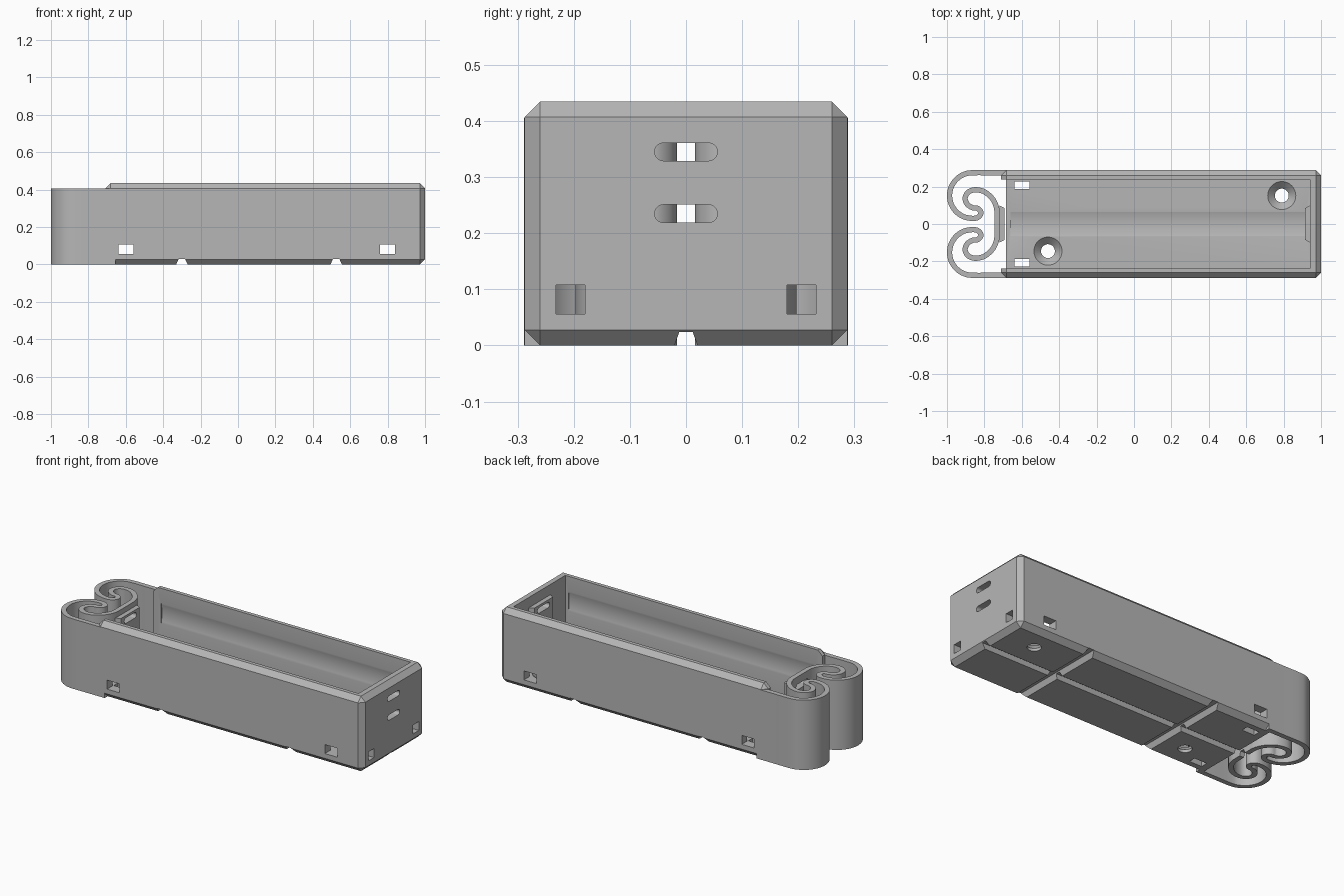
import bpy
import bmesh
from math import cos, sin, pi, radians
from mathutils import Vector

if "Cube" in bpy.data.objects:
    bpy.data.objects.remove(bpy.data.objects["Cube"])

grey = bpy.data.materials.new("mid grey plastic")
grey.use_nodes = True
COLOUR = (0.47, 0.47, 0.47, 1)
grey.diffuse_color = COLOUR
grey.node_tree.nodes["Principled BSDF"].inputs["Base Color"].default_value = COLOUR

# Main sizes
HALF_W, INNER_W = 0.288, 0.238
TOP, FLOOR, AXIS_Z = 0.435, 0.054, 0.29
CHAMFER, SPRING_TOP = 0.028, 0.405
BODY_X, FLOOR_X, CAVITY_X = -0.71, -0.685, 0.942
PLATE_X, STRIP = -0.733, 0.028


def finish(name, bm):
    bmesh.ops.recalc_face_normals(bm, faces=bm.faces)
    mesh = bpy.data.meshes.new(name)
    bm.to_mesh(mesh)
    bm.free()
    mesh.materials.append(grey)
    ob = bpy.data.objects.new(name, mesh)
    bpy.context.collection.objects.link(ob)
    return ob


def prism(name, outline, axis, lo, hi):
    """Extrude a 2D outline along an axis from lo to hi."""
    place = {"x": lambda u, v, d: (d, u, v),
             "y": lambda u, v, d: (u, d, v),
             "z": lambda u, v, d: (u, v, d)}[axis]
    bm = bmesh.new()
    rings = [[bm.verts.new(place(u, v, d)) for u, v in outline] for d in (lo, hi)]
    for ring in rings:
        bm.faces.new(ring)
    n = len(outline)
    for i in range(n):
        j = (i + 1) % n
        bm.faces.new((rings[0][i], rings[0][j], rings[1][j], rings[1][i]))
    return finish(name, bm)


def rect(u0, u1, v0, v1):
    return [(u0, v0), (u1, v0), (u1, v1), (u0, v1)]


def box(name, x, y, z, bevel=0):
    ob = prism(name, rect(*x, *y), "z", *z)
    if bevel:
        bm = bmesh.new()
        bm.from_mesh(ob.data)
        bmesh.ops.bevel(bm, geom=bm.edges[:], offset=bevel, segments=1, affect="EDGES")
        bm.to_mesh(ob.data)
        bm.free()
    return ob


def circle(u, v, r, n=64):
    return [(u + r * cos(2 * pi * i / n), v + r * sin(2 * pi * i / n)) for i in range(n)]


def cut(target, *cutters):
    """Subtract each cutter from the target and delete it."""
    for cutter in cutters:
        cutter.hide_render = True
        mod = target.modifiers.new("cut", "BOOLEAN")
        mod.operation, mod.solver, mod.object = "DIFFERENCE", "EXACT", cutter
        bpy.context.view_layer.objects.active = target
        bpy.ops.object.modifier_apply(modifier=mod.name)
        bpy.data.objects.remove(cutter)


def slot(z):
    """Rounded wire slot running along the whole holder."""
    r, reach = 0.016, 0.04
    ends = [(s * reach + r * cos(a), z + r * sin(a))
            for s, start in ((1, -pi / 2), (-1, pi / 2))
            for a in [start + pi * i / 10 for i in range(11)]]
    return prism("slot_cutter", ends, "x", -0.78, 1.1)


def long_groove():
    return prism("groove_cutter", [(-.024, -.01), (.024, -.01), (.012, .024), (-.012, .024)],
                 "x", -0.78, 1.1)


def smooth(ob):
    bpy.ops.object.select_all(action="DESELECT")
    ob.select_set(True)
    bpy.context.view_layer.objects.active = ob
    bpy.ops.object.shade_smooth_by_angle(angle=radians(25))


# Tray: chamfered block with an open cavity and a shallow round cradle
tray = box("tray", (BODY_X, 1), (-HALF_W, HALF_W), (0, TOP), CHAMFER)
cut(tray,
    box("cavity_cutter", (FLOOR_X - .001, CAVITY_X), (-INNER_W, INNER_W), (FLOOR, 1)),
    box("end_cutter", (-1, FLOOR_X), (-INNER_W, INNER_W), (-1, 1)),
    prism("cradle_cutter", circle(0, AXIS_Z, 0.245, 96), "x", FLOOR_X + .025, CAVITY_X - .02))

# Countersunk screw holes
for x, y in ((0.79, 0.152), (-0.46, -0.145)):
    bm = bmesh.new()
    bmesh.ops.create_cone(bm, cap_ends=True, segments=48, radius1=0.035, radius2=0.085, depth=0.05)
    bmesh.ops.translate(bm, verts=bm.verts, vec=(x, y, 0.039))
    cut(tray, finish("countersink_cutter", bm),
        prism("screw_cutter", circle(x, y, 0.037, 48), "z", -0.1, 0.1))

# Wire holes through side walls, end wall and floor
for x in (-0.6, 0.8):
    cut(tray, box("side_hole_cutter", (x - .04, x + .04), (-.4, .4), (.056, .108)))
for s in (-1, 1):
    y = sorted((s * .18, s * .232))
    cut(tray, box("end_hole_cutter", (0.9, 1.1), y, (.056, .108)))
    cut(tray, box("floor_hole_cutter", (-.64, -.56), sorted((s * .188, s * .228)), (-.1, .1)))

# Grooves under the floor
for x in (-0.3, 0.525):
    cut(tray, prism("cross_groove_cutter",
                    [(x - .035, -.01), (x + .035, -.01), (x + .017, .03), (x - .017, .03)],
                    "y", -.4, .4))
cut(tray, long_groove())

# Engraved polarity marks in the floor
minus = rect(-.17, -.145, .09, .205)
cell = [(0, .092), (.33, .092), (.33, .12), (.365, .12), (.365, .173),
        (.33, .173), (.33, .2), (0, .2)]
px, py, a, b = 0.5, 0.147, 0.013, 0.06
plus = [(px + u, py + v) for u, v in
        ((a, a), (a, b), (-a, b), (-a, a), (-b, a), (-b, -a),
         (-a, -a), (-a, -b), (a, -b), (a, -a), (b, -a), (b, a))]
for mark in (minus, cell, plus):
    cut(tray, prism("mark_cutter", mark, "z", FLOOR - .008, .1))

# Spring: one mirrored, S-curved strip joining both side walls through the plate
half = [Vector((-.655, HALF_W - STRIP / 2)), Vector((-.75, HALF_W - STRIP / 2))]
half += [Vector((-.864 + .122 * cos(t), .152 + .122 * sin(t)))
         for t in [pi / 2 + pi * i / 8 for i in range(9)]]
half += [Vector(p) for p in
         ((-.834, .036), (-.818, .06), (-.835, .083), (-.865, .088), (-.893, .108),
          (-.903, .14), (-.886, .17), (-.85, .183), (-.80, .172), (-.757, .135),
          (-.736, .09), (PLATE_X, .05))]
ctrl = half + [Vector((p.x, -p.y)) for p in reversed(half)]

path = []
for i in range(len(ctrl) - 1):
    p0, p1, p2, p3 = (ctrl[max(0, min(k, len(ctrl) - 1))] for k in range(i - 1, i + 3))
    for t in [k / 6 for k in range(6)]:
        path.append(p1 + (p2 - p0) * t / 2 + (2 * p0 - 5 * p1 + 4 * p2 - p3) * t * t / 2
                    + (3 * p1 - p0 - 3 * p2 + p3) * t ** 3 / 2)
path.append(ctrl[-1])

left, right = [], []
for i, p in enumerate(path):
    d = (path[min(i + 1, len(path) - 1)] - path[max(i - 1, 0)]).normalized()
    side = Vector((-d.y, d.x)) * STRIP / 2
    left.append(p + side)
    right.append(p - side)
spring = prism("spring", left + right[::-1], "z", 0, SPRING_TOP)
cut(spring, long_groove())


# Contact bumps between the wire slots, on the plate and the end wall
def bump(name, x, out):
    ob = prism(name, [(x, -.1), (x + out, -.085), (x + out, .085), (x, .1)],
               "z", AXIS_Z - .085, AXIS_Z + .085)
    cut(ob, slot(0.235), slot(0.345))
    return ob


bump("plate_contact_bump", PLATE_X + STRIP / 2 - .001, 0.028)
bump("end_contact_bump", CAVITY_X + .001, -0.028)
for z in (0.235, 0.345):
    cut(tray, slot(z))
    # the spring is slotted only at the plate
    plate_slot = slot(z)
    for v in plate_slot.data.vertices:
        v.co.x = max(-0.76, min(v.co.x, -0.7))
    cut(spring, plate_slot)

smooth(tray)
smooth(spring)
